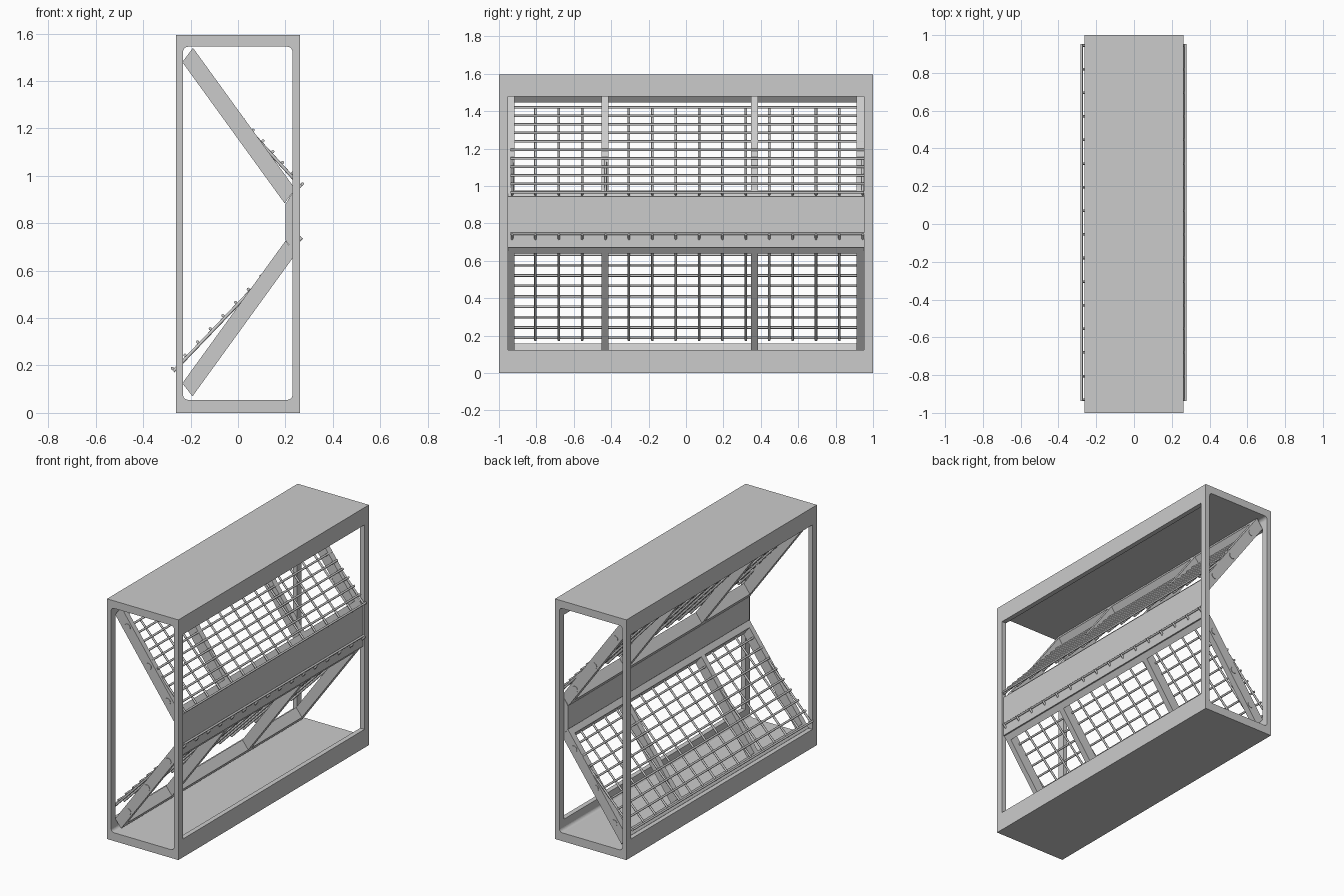
import bpy, bmesh, math
from mathutils import Vector

if "Cube" in bpy.data.objects:
    bpy.data.objects.remove(bpy.data.objects["Cube"])


def finish(name, bm):
    bmesh.ops.recalc_face_normals(bm, faces=bm.faces)
    me = bpy.data.meshes.new(name)
    bm.to_mesh(me)
    bm.free()
    ob = bpy.data.objects.new(name, me)
    bpy.context.collection.objects.link(ob)
    return ob


def add_prism(bm, pts, y0, y1):
    """Extrude an (x, z) outline along y."""
    a = [bm.verts.new((x, y0, z)) for x, z in pts]
    b = [bm.verts.new((x, y1, z)) for x, z in pts]
    bm.faces.new(a)
    bm.faces.new(b[::-1])
    for i in range(len(pts)):
        j = (i + 1) % len(pts)
        bm.faces.new((a[i], b[i], b[j], a[j]))


def prism(name, pts, y0, y1):
    bm = bmesh.new()
    add_prism(bm, pts, y0, y1)
    return finish(name, bm)


def rect(x0, x1, z0, z1, r=0.0):
    if not r:
        return [(x0, z0), (x1, z0), (x1, z1), (x0, z1)]
    out = []
    corners = [(x1 - r, z1 - r), (x0 + r, z1 - r), (x0 + r, z0 + r), (x1 - r, z0 + r)]
    for k, (cx, cz) in enumerate(corners):
        for s in range(7):
            t = math.pi / 2 * (k + s / 6)
            out.append((cx + r * math.cos(t), cz + r * math.sin(t)))
    return out


def add_rod(bm, p, q, r, n=8):
    p, q = Vector(p), Vector(q)
    m = (q - p).to_track_quat('Z', 'Y').to_matrix().to_4x4()
    m.translation = (p + q) / 2
    bmesh.ops.create_cone(bm, cap_ends=True, segments=n, radius1=r, radius2=r,
                          depth=(q - p).length, matrix=m)


def smooth(ob):
    bpy.ops.object.select_all(action='DESELECT')
    ob.select_set(True)
    bpy.context.view_layer.objects.active = ob
    bpy.ops.object.shade_smooth_by_angle(angle=math.radians(50))


# Outer housing: rounded tunnel along y, windows cut through both long sides
housing = prism("housing", rect(-0.262, 0.262, 0, 1.595), -1, 1)
tunnel = prism("tunnel_cutter", rect(-0.232, 0.23, 0.055, 1.545, 0.022), -1.2, 1.2)
window = prism("window_cutter", rect(-0.5, 0.5, 0.122, 1.48), -0.953, 0.953)
for cutter in (tunnel, window):
    mod = housing.modifiers.new("cut", 'BOOLEAN')
    mod.operation, mod.object, mod.solver = 'DIFFERENCE', cutter, 'EXACT'
    bpy.context.view_layer.objects.active = housing
    bpy.ops.object.modifier_apply(modifier=mod.name)
    bpy.data.objects.remove(cutter)

# Middle panel joining the two sloping racks
prism("middle_panel", [(0.2, 0.73), (0.2, 0.88), (0.238, 0.943), (0.252, 0.943),
                       (0.252, 0.672), (0.24, 0.672)], -0.953, 0.953)


def rack(name, inner, outer, length, sign, discs):
    """Sloping frame: inner/outer corners at the left end, running to the right."""
    d = Vector((0.587, sign * 0.81)) * 1.0
    a, b = Vector(inner), Vector(outer)

    def section(s, e):
        return [tuple(a + d * s), tuple(a + d * e), tuple(b + d * e), tuple(b + d * s)]
    # Four sloping bars
    bm = bmesh.new()
    for y0, y1 in ((-0.953, -0.918), (-0.452, -0.414), (0.348, 0.386), (0.912, 0.953)):
        add_prism(bm, section(0, length), y0, y1)
    finish(name + "_bars", bm)
    # End rails
    bm = bmesh.new()
    for s, e in ((0, 0.04), (length - 0.04, length)):
        add_prism(bm, section(s, e), -0.95, 0.95)
    finish(name + "_rails", bm)
    # Round plugs on the outer bars
    bm = bmesh.new()
    for x, z in discs:
        for y in (-0.953, 0.953):
            add_rod(bm, (x, y - 0.003, z), (x, y + 0.003, z), 0.022, 24)
    smooth(finish(name + "_plugs", bm))


rack("upper_rack", (-0.235, 1.48), (-0.19, 1.54), 0.735, -1,
     [(-0.145, 1.42), (0.01, 1.2), (0.15, 1.005)])
rack("lower_rack", (-0.192, 0.07), (-0.235, 0.125), 0.742, 1,
     [(-0.14, 0.195), (-0.003, 0.39), (0.155, 0.608)])


def grid(name, p, q):
    """Wire mesh of 11 long rods over 16 sloping rods between (x, z) ends."""
    p, q = Vector(p), Vector(q)
    d = (q - p).normalized()
    n = Vector((-d.y, d.x)) * 0.012
    bm = bmesh.new()
    for i in range(11):
        c = p.lerp(q, i / 10)
        add_rod(bm, (c.x, -0.937, c.y), (c.x, 0.952, c.y), 0.0068)
    lo, hi = p - n - d * 0.006, q - n + d * 0.006
    for i in range(16):
        y = -0.93 + 0.125 * i
        add_rod(bm, (lo.x, y, lo.y), (hi.x, y, hi.y), 0.0068)
    smooth(finish(name, bm))


grid("upper_wire_grid", (-0.145, 1.42), (0.272, 0.966))
grid("lower_wire_grid", (-0.277, 0.188), (0.257, 0.744))
